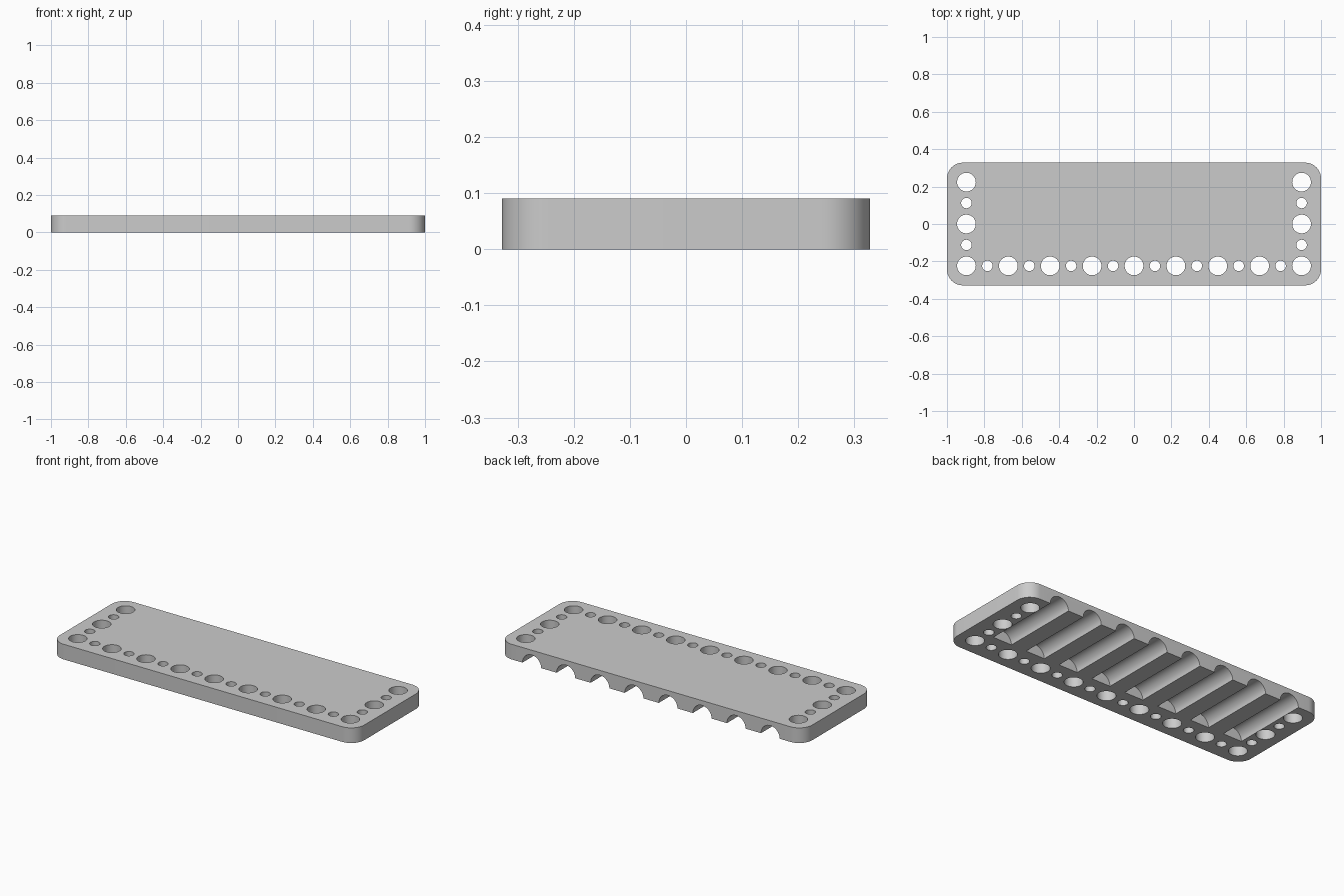
import bpy, bmesh, math
from mathutils import Matrix, Vector

if "Cube" in bpy.data.objects:
    bpy.data.objects.remove(bpy.data.objects["Cube"], do_unlink=True)

HALF_X, HALF_Y, HEIGHT = 1.0, 0.328, 0.09
CORNER = 0.085
PITCH = 0.224          # spacing of the large holes
BIG, SMALL = 0.05, 0.028
GROOVE, GROOVE_END = 0.0615, -0.135

grey = bpy.data.materials.new("plain grey")
grey.use_nodes = True
colour = (0.6, 0.6, 0.6, 1)
grey.diffuse_color = colour
grey.node_tree.nodes["Principled BSDF"].inputs["Base Color"].default_value = colour


def make_object(name, bm):
    mesh = bpy.data.meshes.new(name)
    bmesh.ops.recalc_face_normals(bm, faces=bm.faces)
    bm.to_mesh(mesh)
    bm.free()
    mesh.materials.append(grey)
    obj = bpy.data.objects.new(name, mesh)
    bpy.context.collection.objects.link(obj)
    return obj


def add_cylinder(bm, radius, start, end, sides):
    start, end = Vector(start), Vector(end)
    axis = end - start
    turn = axis.to_track_quat('Z', 'Y').to_matrix().to_4x4()
    bmesh.ops.create_cone(bm, cap_ends=True, segments=sides, radius1=radius,
                          radius2=radius, depth=axis.length,
                          matrix=Matrix.Translation((start + end) / 2) @ turn)


def cut_away(obj, name, bm):
    cutter = make_object(name, bm)
    cutter.hide_render = True
    boolean = obj.modifiers.new(name, 'BOOLEAN')
    boolean.operation = 'DIFFERENCE'
    boolean.solver = 'EXACT'
    boolean.object = cutter
    bpy.ops.object.modifier_apply(modifier=boolean.name)
    bpy.data.objects.remove(cutter, do_unlink=True)


# Plate with rounded vertical corners
bm = bmesh.new()
bmesh.ops.create_cube(bm, size=1, matrix=Matrix.Translation((0, 0, HEIGHT / 2))
                      @ Matrix.Diagonal((2 * HALF_X, 2 * HALF_Y, HEIGHT, 1)))
upright = [e for e in bm.edges if abs(e.verts[0].co.z - e.verts[1].co.z) > 0.01]
bmesh.ops.bevel(bm, geom=upright, offset=CORNER, segments=12,
                profile=0.5, affect='EDGES')
plate = make_object("drilled_plate", bm)
bpy.ops.object.select_all(action='DESELECT')
plate.select_set(True)
bpy.context.view_layer.objects.active = plate

# Half-round grooves underneath, open at the back
grooves = bmesh.new()
for i in range(8):
    x = (i - 3.5) * PITCH
    add_cylinder(grooves, GROOVE, (x, GROOVE_END, 0), (x, HALF_Y + 0.1, 0), 48)
cut_away(plate, "groove_cutter", grooves)

# Through holes: alternating large and small, along the front and both ends
spots = [(i * PITCH / 2, -PITCH, i % 2) for i in range(-8, 9)]
spots += [(side * 4 * PITCH, j * PITCH / 2, j % 2)
          for side in (-1, 1) for j in range(-1, 3)]
holes = bmesh.new()
for x, y, odd in spots:
    add_cylinder(holes, SMALL if odd else BIG, (x, y, -0.1), (x, y, 0.2), 40)
cut_away(plate, "hole_cutter", holes)

bpy.ops.object.shade_smooth_by_angle(angle=math.radians(30))
